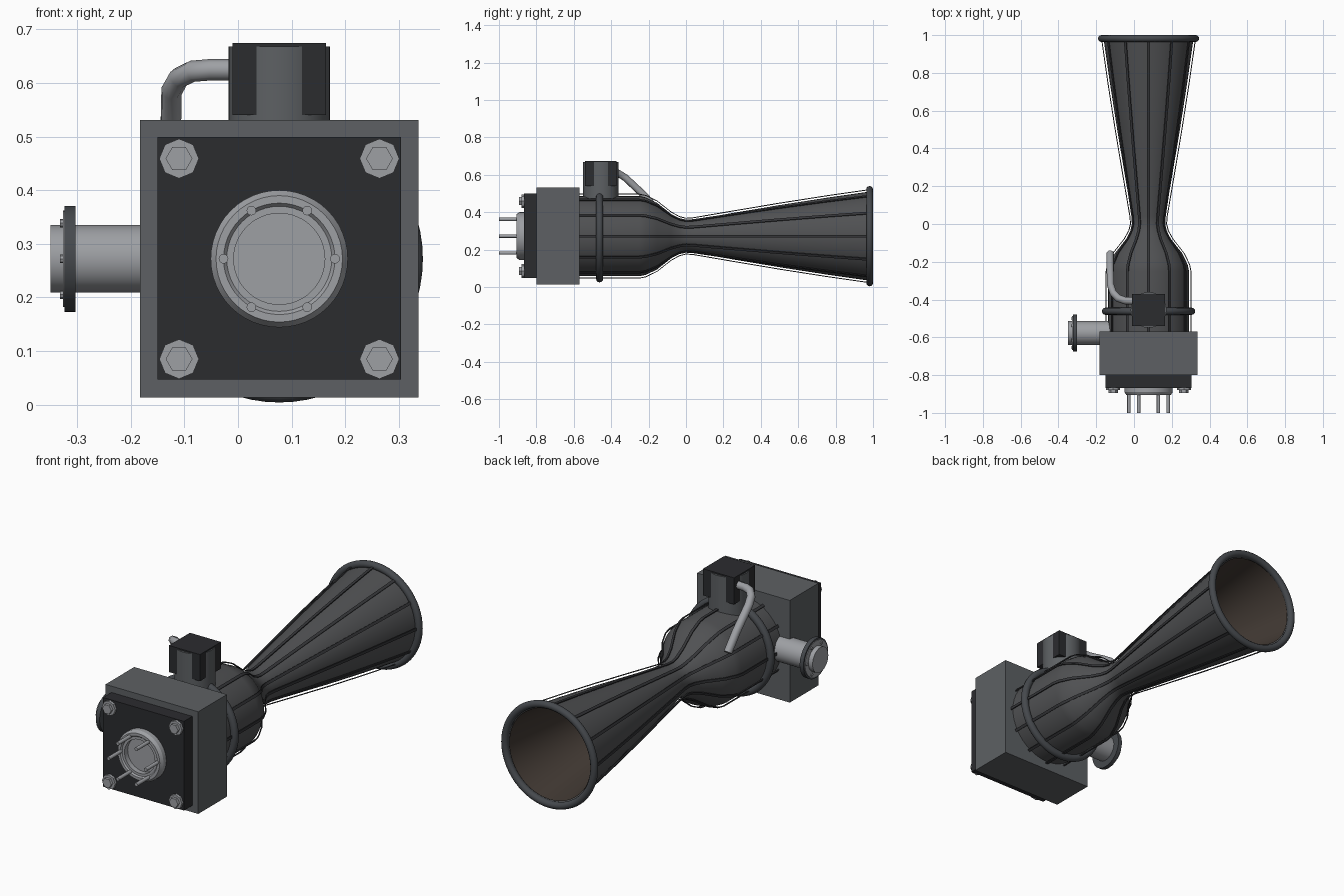
import bpy, bmesh, math
from mathutils import Vector, Matrix

if "Cube" in bpy.data.objects:
    bpy.data.objects.remove(bpy.data.objects["Cube"])

CX, CZ = 0.077, 0.272          # main axis, running along y


def material(name, r, g, b):
    m = bpy.data.materials.new(name)
    m.diffuse_color = (r, g, b, 1)
    m.use_nodes = True
    m.node_tree.nodes["Principled BSDF"].inputs["Base Color"].default_value = m.diffuse_color
    return m


BLACK = material("black_metal", .024, .025, .028)
GREY = material("grey_metal", .11, .118, .126)
HORN = material("horn_metal", .08, .082, .086)
RIB = material("rib_metal", .035, .036, .04)
RIM = material("rim_metal", .06, .066, .074)
STEEL = material("light_steel", .34, .35, .37)
SOOT = material("sooty_brown", .055, .042, .034)


def finish(name, bm, mat, loc=(0, 0, 0), rot=(0, 0, 0), smooth=True, flip=False):
    bmesh.ops.remove_doubles(bm, verts=bm.verts, dist=1e-5)
    bmesh.ops.recalc_face_normals(bm, faces=bm.faces)
    if flip:
        bmesh.ops.reverse_faces(bm, faces=bm.faces)
    me = bpy.data.meshes.new(name)
    bm.to_mesh(me)
    bm.free()
    me.materials.append(mat)
    ob = bpy.data.objects.new(name, me)
    bpy.context.collection.objects.link(ob)
    ob.location, ob.rotation_euler = loc, rot
    if smooth:
        bpy.ops.object.select_all(action='DESELECT')
        ob.select_set(True)
        bpy.context.view_layer.objects.active = ob
        bpy.ops.object.shade_smooth_by_angle(angle=math.radians(32))
    return ob


def lathe(name, profile, mat, loc=(CX, 0, CZ), rot=(0, 0, 0), n=48, smooth=True, flip=False):
    """Revolve (y, radius) points around the y axis."""
    bm = bmesh.new()
    rings = []
    for y, r in profile:
        rings.append([bm.verts.new((r * math.cos(i * math.tau / n), y,
                                    r * math.sin(i * math.tau / n))) for i in range(n)])
    for a, b in zip(rings, rings[1:]):
        for i in range(n):
            j = (i + 1) % n
            bm.faces.new((a[i], a[j], b[j], b[i]))
    return finish(name, bm, mat, loc, rot, smooth, flip)


def rod(name, y0, y1, r, mat, **kw):
    return lathe(name, [(y0, 0), (y0, r), (y1, r), (y1, 0)], mat, **kw)


def ring(name, y, major, minor, mat):
    pts = [(y + minor * math.sin(k * math.tau / 12), major + minor * math.cos(k * math.tau / 12))
           for k in range(13)]
    return lathe(name, pts, mat, n=64)


def box(name, lo, hi, mat):
    bm = bmesh.new()
    lo, hi = Vector(lo), Vector(hi)
    bmesh.ops.create_cube(bm, size=1, matrix=Matrix.Translation((lo + hi) / 2)
                          @ Matrix.Diagonal((*(hi - lo), 1)))
    return finish(name, bm, mat, smooth=False)


# Injector block and front plate
box("main_block", (-.183, -.80, .013), (.337, -.57, .531), GREY)
box("front_plate", (-.15, -.867, .047), (.304, -.80, .499), BLACK)

# Corner bolts: octagonal washer with a hex head
for sx in (-1, 1):
    for sz in (-1, 1):
        at = (CX + sx * .187, 0, CZ + sz * .187)
        rod("corner_washer", -.88, -.86, .037, STEEL, loc=at, n=8, smooth=False)
        rod("corner_bolt", -.894, -.87, .025, STEEL, loc=at, n=6, smooth=False)

# Front port with its ring of studs
lathe("front_port", [(-.86, .128), (-.89, .128), (-.905, .118), (-.905, .104),
                     (-.898, .098), (-.898, .085), (-.872, .085), (-.872, 0)], STEEL)
for k in range(6):
    a = k * math.tau / 6
    rod("port_stud", -1.0, -.87, .009, STEEL, n=12,
        loc=(CX + .104 * math.cos(a), 0, CZ + .104 * math.sin(a)))

# Chamber, throat and bell
outline = [(-.58, .214), (-.25, .214), (-.215, .207), (-.155, .178), (-.08, .119),
           (-.035, .094), (0, .085), (.04, .088), (.25, .124), (.5, .166), (.75, .205), (.98, .238)]
lathe("horn_shell", outline, HORN, n=48)
lathe("horn_lining", [(-.02, 0)] + [(y, r - .01) for y, r in outline[6:]], SOOT, n=48, flip=True)

# Raised strips running along the horn
bm = bmesh.new()
for k in range(12):
    turn = Matrix.Rotation(k * math.tau / 12, 3, 'Y')
    prev = None
    for y, r in outline:
        sec = [bm.verts.new(turn @ Vector((r + dr, y, w)))
               for dr, w in ((.008, -.007), (.013, -.007), (.013, .007), (.008, .007))]
        if prev:
            for i in range(4):
                j = (i + 1) % 4
                bm.faces.new((prev[i], prev[j], sec[j], sec[i]))
        else:
            bm.faces.new(sec)
        prev = sec
    bm.faces.new(prev)
finish("horn_ribs", bm, RIB, loc=(CX, 0, CZ))

# Chamber clamp and bell rim
ring("chamber_clamp", -.462, .228, .019, RIM)
ring("bell_rim", .982, .25, .018, RIM)

# Valve on top: cylinder just breaking through the box sides
VY = -.455
box("valve_box", (CX - .087, VY - .084, .54), (CX + .087, VY + .084, .675), BLACK)
rod("valve_body", .42, .668, .0945, GREY, loc=(CX, VY, 0), rot=(math.pi / 2, 0, 0))

# Feed pipe from the valve down to the chamber
cu = bpy.data.curves.new("feed_pipe", 'CURVE')
cu.dimensions = '3D'
cu.bevel_depth, cu.bevel_resolution, cu.use_fill_caps = .02, 2, True
path = [(.03, -.41, .625), (-.05, -.405, .625), (-.085, -.392, .622), (-.11, -.365, .61),
        (-.124, -.325, .585), (-.126, -.22, .487), (-.126, -.155, .41)]
sp = cu.splines.new('POLY')
sp.points.add(len(path) - 1)
for p, c in zip(sp.points, path):
    p.co = (*c, 1)
cu.materials.append(STEEL)
bpy.context.collection.objects.link(bpy.data.objects.new("feed_pipe", cu))

# Side inlet pointing to -x (local y is the distance towards -x)
side = dict(loc=(0, -.577, CZ), rot=(0, 0, math.pi / 2))
rod("side_inlet_pipe", .08, .35, .063, STEEL, **side)
rod("side_inlet_flange", .303, .324, .099, RIM, **side)
rod("side_inlet_gasket", .32, .327, .09, STEEL, **side)
for k in range(6):
    a = k * math.tau / 6
    rod("side_inlet_bolt", .32, .332, .008, STEEL, n=8, rot=side["rot"],
        loc=(0, -.577 + .077 * math.cos(a), CZ + .077 * math.sin(a)))
